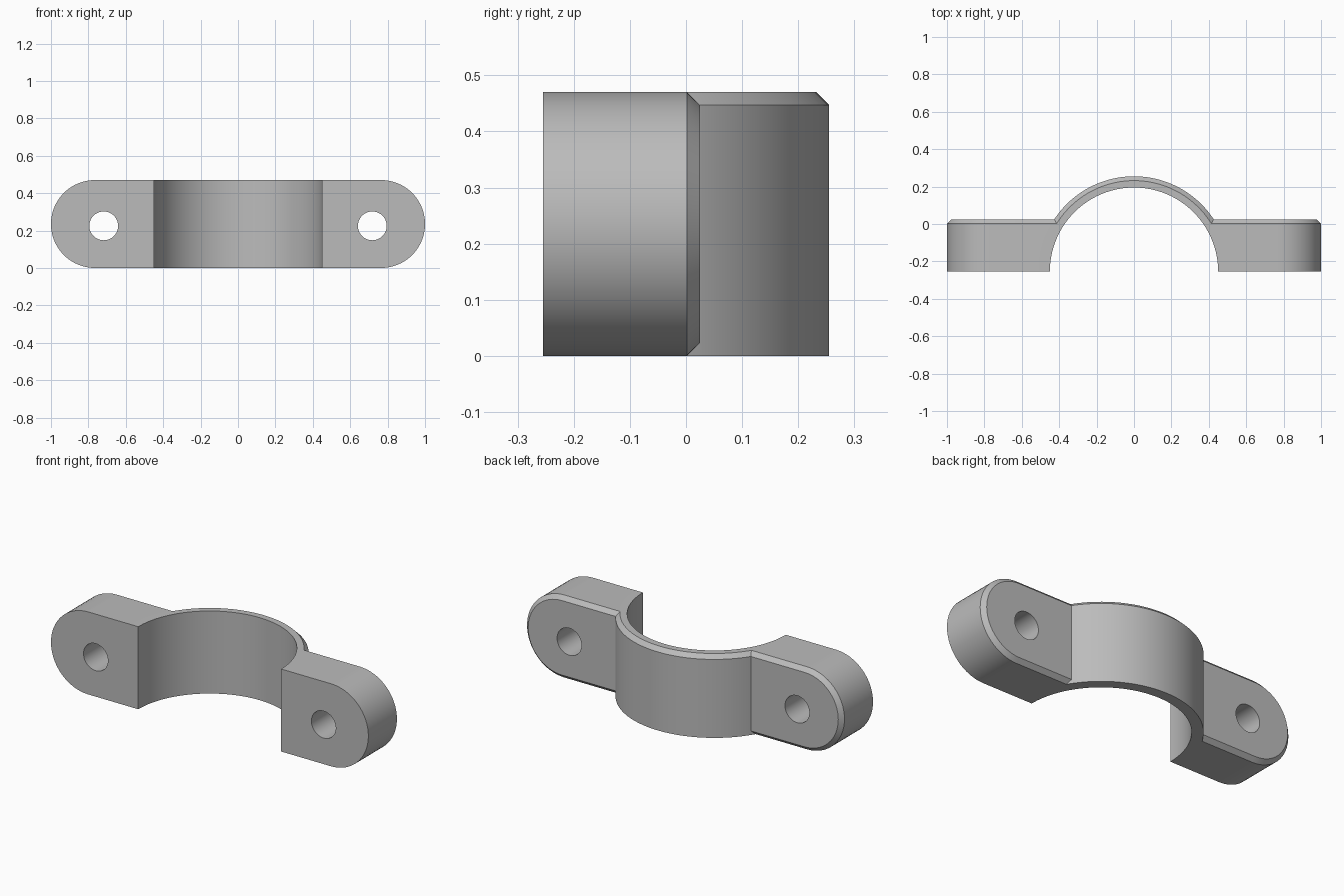
import bpy, bmesh
from math import pi, sin, cos

cube = bpy.data.objects.get("Cube")
if cube:
    bpy.data.objects.remove(cube, do_unlink=True)

HEIGHT, FRONT, BACK, BEVEL = 0.47, -0.255, 0.025, 0.023
BORE, OUTER = 0.45, 0.51
MID = HEIGHT / 2

grey = bpy.data.materials.new("light grey")
grey.use_nodes = True
colour = (0.5, 0.5, 0.5, 1)
grey.diffuse_color = colour
grey.node_tree.nodes["Principled BSDF"].inputs["Base Color"].default_value = colour


def loft(name, rings):
    """Solid through equal-length rings of points, capped at both ends."""
    bm = bmesh.new()
    loops = [[bm.verts.new(p) for p in ring] for ring in rings]
    n = len(loops[0])
    for a, b in zip(loops, loops[1:]):
        for i in range(n):
            j = (i + 1) % n
            bm.faces.new((a[i], a[j], b[j], b[i]))
    bm.faces.new(loops[0])
    bm.faces.new(loops[-1])
    bmesh.ops.recalc_face_normals(bm, faces=bm.faces)
    mesh = bpy.data.meshes.new(name)
    bm.to_mesh(mesh)
    bm.free()
    mesh.materials.append(grey)
    obj = bpy.data.objects.new(name, mesh)
    bpy.context.collection.objects.link(obj)
    return obj


def combine(target, other, operation):
    mod = target.modifiers.new(operation, "BOOLEAN")
    mod.operation, mod.object, mod.solver = operation, other, "EXACT"
    bpy.context.view_layer.objects.active = target
    bpy.ops.object.modifier_apply(modifier=mod.name)
    bpy.data.objects.remove(other, do_unlink=True)


def half_disc(radius, z, steps=64):
    return [(radius * cos(pi * i / steps), FRONT + radius * sin(pi * i / steps), z)
            for i in range(steps + 1)]


def tab_outline(side, y, inset, steps=32):
    r = MID - inset
    arc = [-pi / 2 + pi * i / steps for i in range(steps + 1)]
    points = [(1 - MID + r * cos(a), MID + r * sin(a)) for a in arc]
    points += [(0.2, MID + r), (0.2, MID - r)]
    return [(side * x, y, z) for x, z in points]


def circle(radius, x, z, axis, lo, hi, steps):
    """Two rings for a round cutter along y or z."""
    turn = [(radius * cos(2 * pi * i / steps), radius * sin(2 * pi * i / steps))
            for i in range(steps)]
    if axis == "y":
        return [[(x + u, t, z + v) for u, v in turn] for t in (lo, hi)]
    return [[(x + u, FRONT + v, t) for u, v in turn] for t in (lo, hi)]


# Arch, bevelled on its upper outer edge only
clamp = loft("pipe_clamp", [half_disc(OUTER, 0), half_disc(OUTER, HEIGHT - BEVEL),
                            half_disc(OUTER - BEVEL, HEIGHT)])

# Rounded mounting tabs, bevelled around the back face
for side in (-1, 1):
    tab = loft("tab", [tab_outline(side, FRONT, 0), tab_outline(side, BACK - BEVEL, 0),
                       tab_outline(side, BACK, BEVEL)])
    combine(clamp, tab, "UNION")

# Pipe bore
combine(clamp, loft("bore", circle(BORE, 0, 0, "z", -1, 1, 128)), "DIFFERENCE")

# Screw holes
for side in (-1, 1):
    hole = loft("screw_hole", circle(0.077, side * 0.718, 0.225, "y", -1, 1, 48))
    combine(clamp, hole, "DIFFERENCE")

bpy.ops.object.select_all(action="DESELECT")
clamp.select_set(True)
bpy.context.view_layer.objects.active = clamp
bpy.ops.object.shade_smooth_by_angle(angle=pi / 6)
